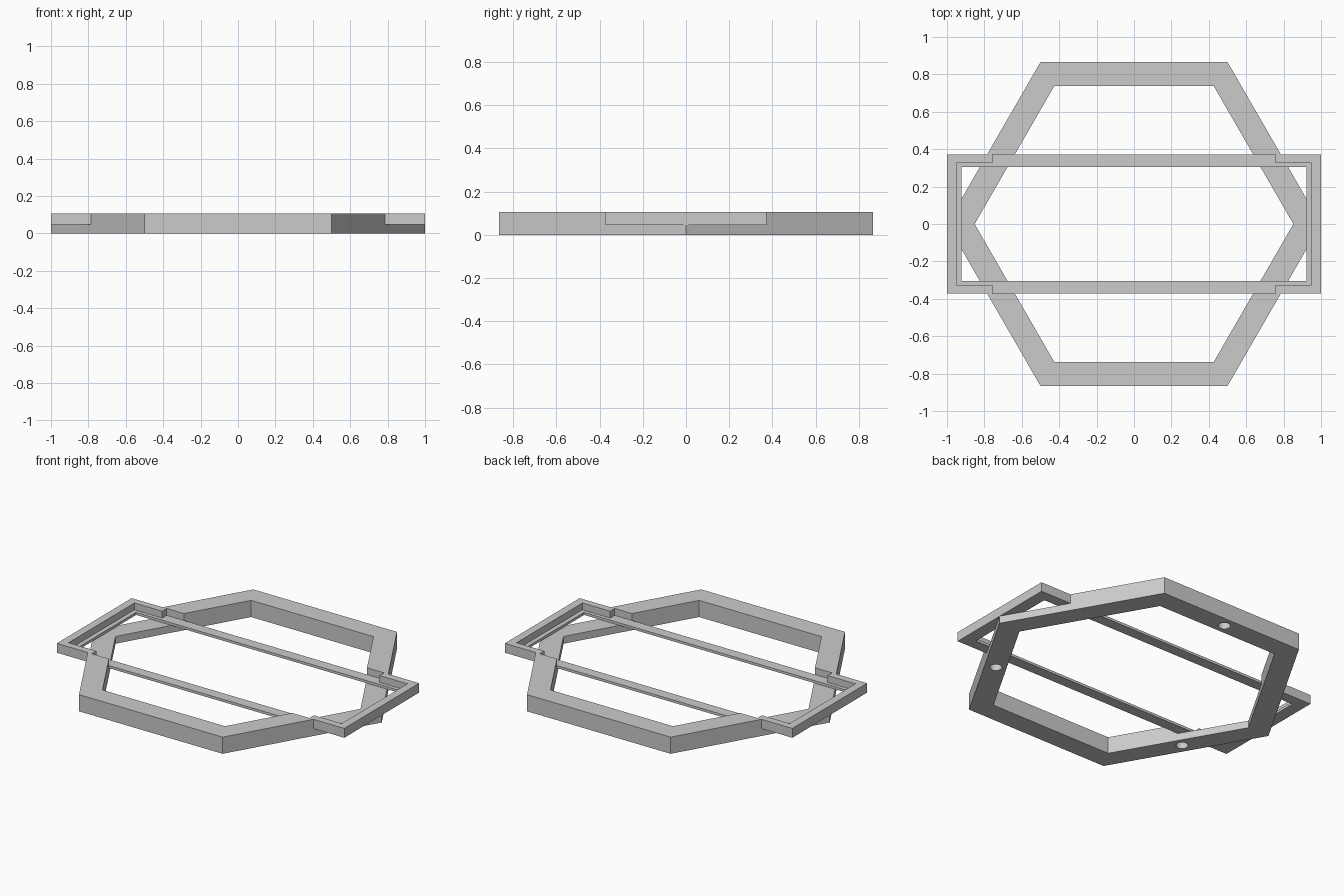
import bpy, bmesh
from math import cos, sin, pi, radians
from mathutils import Matrix

if "Cube" in bpy.data.objects:
    bpy.data.objects.remove(bpy.data.objects["Cube"], do_unlink=True)

HEIGHT = 0.105       # overall thickness
FRAME_Z = 0.046      # underside of the frame
LEDGE_Z = 0.062      # recessed shelf inside the frame
FRAME_Y = 0.372      # half depth of the frame

grey = bpy.data.materials.new("light_grey")
grey.use_nodes = True
grey.diffuse_color = (0.6, 0.6, 0.6, 1)
grey.node_tree.nodes["Principled BSDF"].inputs["Base Color"].default_value = (0.6, 0.6, 0.6, 1)


def prism(name, sides, radius, z0, z1, centre=(0, 0)):
    """Upright prism with a regular outline."""
    bm = bmesh.new()
    bmesh.ops.create_cone(bm, cap_ends=True, segments=sides, radius1=radius,
                          radius2=radius, depth=z1 - z0)
    # put a corner on the x axis
    turn = -min((v.co.to_2d().angle_signed((1, 0)) for v in bm.verts), key=abs)
    bmesh.ops.rotate(bm, verts=bm.verts, matrix=Matrix.Rotation(-turn, 3, 'Z'))
    bmesh.ops.translate(bm, verts=bm.verts, vec=(*centre, (z0 + z1) / 2))
    return finish(name, bm)


def box(name, half_x, half_y, z0, z1):
    """Box centred on the origin in plan."""
    bm = bmesh.new()
    bmesh.ops.create_cube(bm, size=2)
    for v in bm.verts:
        v.co = (v.co.x * half_x, v.co.y * half_y, z1 if v.co.z > 0 else z0)
    return finish(name, bm)


def finish(name, bm):
    mesh = bpy.data.meshes.new(name)
    bm.to_mesh(mesh)
    bm.free()
    mesh.materials.append(grey)
    obj = bpy.data.objects.new(name, mesh)
    bpy.context.collection.objects.link(obj)
    return obj


def cut(target, cutter):
    """Subtract the cutter and discard it."""
    cutter.hide_render = True
    mod = target.modifiers.new("cut", 'BOOLEAN')
    mod.operation = 'DIFFERENCE'
    mod.solver = 'EXACT'
    mod.object = cutter
    bpy.context.view_layer.objects.active = target
    bpy.ops.object.modifier_apply(modifier=mod.name)
    bpy.data.objects.remove(cutter, do_unlink=True)


# Hexagonal base ring, lowered where the frame crosses it
ring = prism("hexagon_ring", 6, 1, 0, HEIGHT)
cut(ring, prism("ring_opening", 6, 0.852, -0.1, 0.3))
cut(ring, box("frame_seat", 1.1, FRAME_Y, FRAME_Z, 0.3))

# Round blind holes under three alternate sides
for degrees in (90, 210, 330):
    a = radians(degrees)
    cut(ring, prism("hole", 24, 0.035, -0.05, 0.05, (0.8 * cos(a), 0.8 * sin(a))))

# Rectangular frame with a stepped shelf and raised end rims
frame = box("rectangular_frame", 1, FRAME_Y, FRAME_Z, HEIGHT)
cut(frame, box("window", 0.922, 0.304, -0.1, 0.3))
cut(frame, box("shelf_recess", 0.95, 0.327, LEDGE_Z, 0.3))
cut(frame, box("middle_notch", 0.757, 0.6, LEDGE_Z, 0.3))
